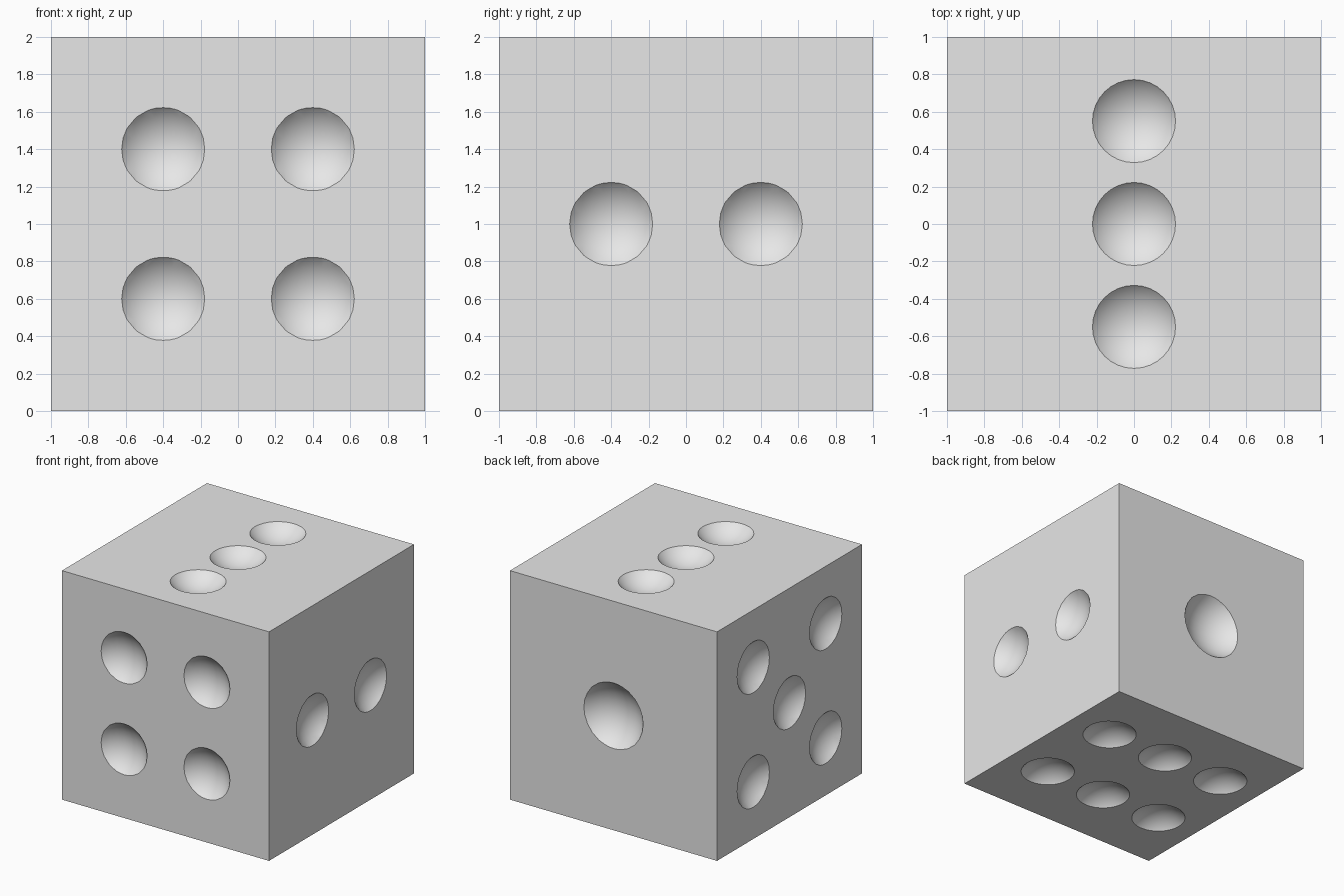
import bpy
from mathutils import Vector

if "Cube" in bpy.data.objects:
    bpy.data.objects.remove(bpy.data.objects["Cube"])

# Single flat grey
grey = bpy.data.materials.new("light_grey")
grey.diffuse_color = (0.8, 0.8, 0.8, 1.0)
grey.use_nodes = True
grey.node_tree.nodes["Principled BSDF"].inputs["Base Color"].default_value = grey.diffuse_color

# Cube body
bpy.ops.mesh.primitive_cube_add(size=2, location=(0, 0, 1))
body = bpy.context.object
body.name = "dice_body"
body.data.materials.append(grey)

CENTRE = Vector((0, 0, 1))
OFFSET = 1.2  # distance of each scoop sphere from the cube centre


def scoop(position, radius=0.3):
    """Cut one rounded pip out of the body."""
    bpy.ops.mesh.primitive_uv_sphere_add(
        segments=32, ring_count=16, radius=radius, location=CENTRE + Vector(position))
    cutter = bpy.context.object
    cutter.name = "pip_cutter"
    cutter.hide_render = True
    cutter.data.materials.append(grey)
    mod = body.modifiers.new("pip", 'BOOLEAN')
    mod.operation = 'DIFFERENCE'
    mod.solver = 'EXACT'
    mod.object = cutter
    bpy.context.view_layer.objects.active = body
    bpy.ops.object.modifier_apply(modifier=mod.name)
    bpy.data.objects.remove(cutter, do_unlink=True)


# One on the back, larger than the rest
scoop((0, OFFSET, 0), 0.35)

# Two on the right
for y in (-0.4, 0.4):
    scoop((OFFSET, y, 0))

# Three on the top
for y in (-0.55, 0, 0.55):
    scoop((0, y, OFFSET))

# Four on the front
for x in (-0.4, 0.4):
    for z in (-0.4, 0.4):
        scoop((x, -OFFSET, z))

# Five on the left
scoop((-OFFSET, 0, 0))
for y in (-0.5, 0.5):
    for z in (-0.5, 0.5):
        scoop((-OFFSET, y, z))

# Six on the bottom
for x in (-0.6, 0, 0.6):
    for y in (-0.4, 0.4):
        scoop((x, y, -OFFSET))

# Smooth pips, sharp rims and cube edges
bpy.ops.object.select_all(action='DESELECT')
body.select_set(True)
bpy.context.view_layer.objects.active = body
bpy.ops.object.shade_smooth_by_angle(angle=0.52)
